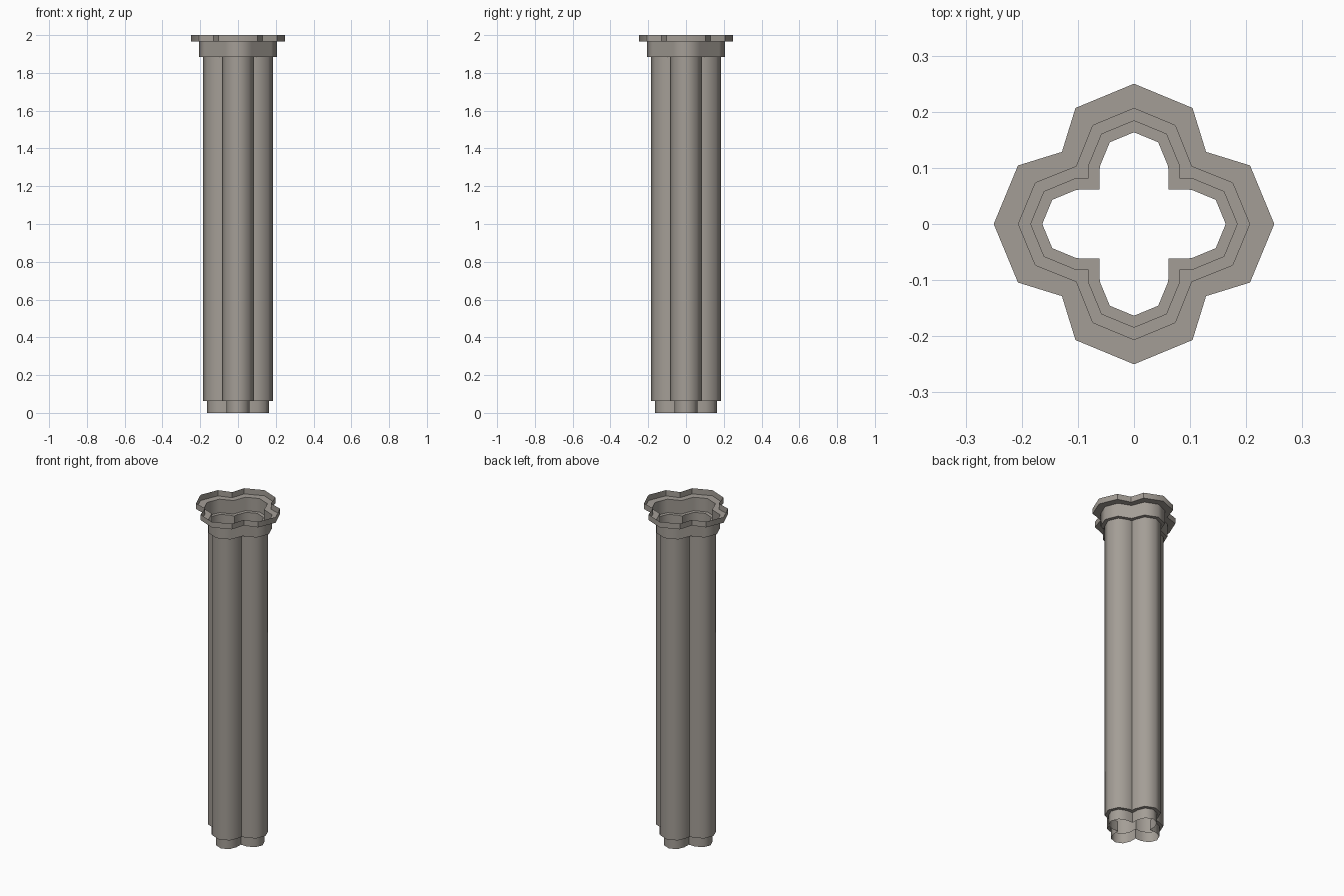
import bpy, bmesh, math

if "Cube" in bpy.data.objects:
    bpy.data.objects.remove(bpy.data.objects["Cube"])

stone = bpy.data.materials.new("warm grey stone")
stone.diffuse_color = (0.37, 0.34, 0.305, 1)
stone.use_nodes = True
stone.node_tree.nodes["Principled BSDF"].inputs["Base Color"].default_value = stone.diffuse_color

C = 0.1025  # distance of each lobe centre from the axis


def lobed_ring(r, corner):
    """Four half-octagon lobes of radius r meeting at inner corners, counter-clockwise."""
    d = r * math.sqrt(0.5)
    if corner < C:      # lobe sides run straight back to the inner corner
        side = (C, r)
    else:               # wide lobes meet directly at the corner
        side = (corner, corner)
    lobe = [(corner, -corner), (side[0], -side[1]), (C + d, -d), (C + r, 0),
            (C + d, d), side]
    pts = []
    for k in range(4):
        c, s = round(math.cos(k * math.pi / 2)), round(math.sin(k * math.pi / 2))
        pts += [(x * c - y * s, x * s + y * c) for x, y in lobe]
    return pts


# Stepped sections, bottom to top: lobe radius, inner corner, z start, z end
foot = (0.061, 0.0615, 0.0, 0.062)
shaft = (0.0815, 0.0815, 0.062, 1.885)
collar = (0.1035, 0.1025, 1.885, 1.966)
cap = (0.1475, 0.1285, 1.966, 2.0)

bm = bmesh.new()
prev = None
for r, corner, z0, z1 in (foot, shaft, collar, cap):
    for z in (z0, z1):
        ring = [bm.verts.new((x, y, z)) for x, y in lobed_ring(r, corner)]
        if prev:
            n = len(ring)
            for i in range(n):
                j = (i + 1) % n
                bm.faces.new((prev[i], prev[j], ring[j], ring[i]))
        prev = ring
# Merge the doubled corner points of the collar and cap
bmesh.ops.remove_doubles(bm, verts=bm.verts, dist=1e-5)

mesh = bpy.data.meshes.new("clustered_column")
bm.to_mesh(mesh)
bm.free()
mesh.materials.append(stone)
column = bpy.data.objects.new("clustered_column", mesh)
bpy.context.collection.objects.link(column)

# Rounded lobes, sharp ledges and creases
bpy.context.view_layer.objects.active = column
column.select_set(True)
bpy.ops.object.shade_smooth_by_angle(angle=math.radians(50))
